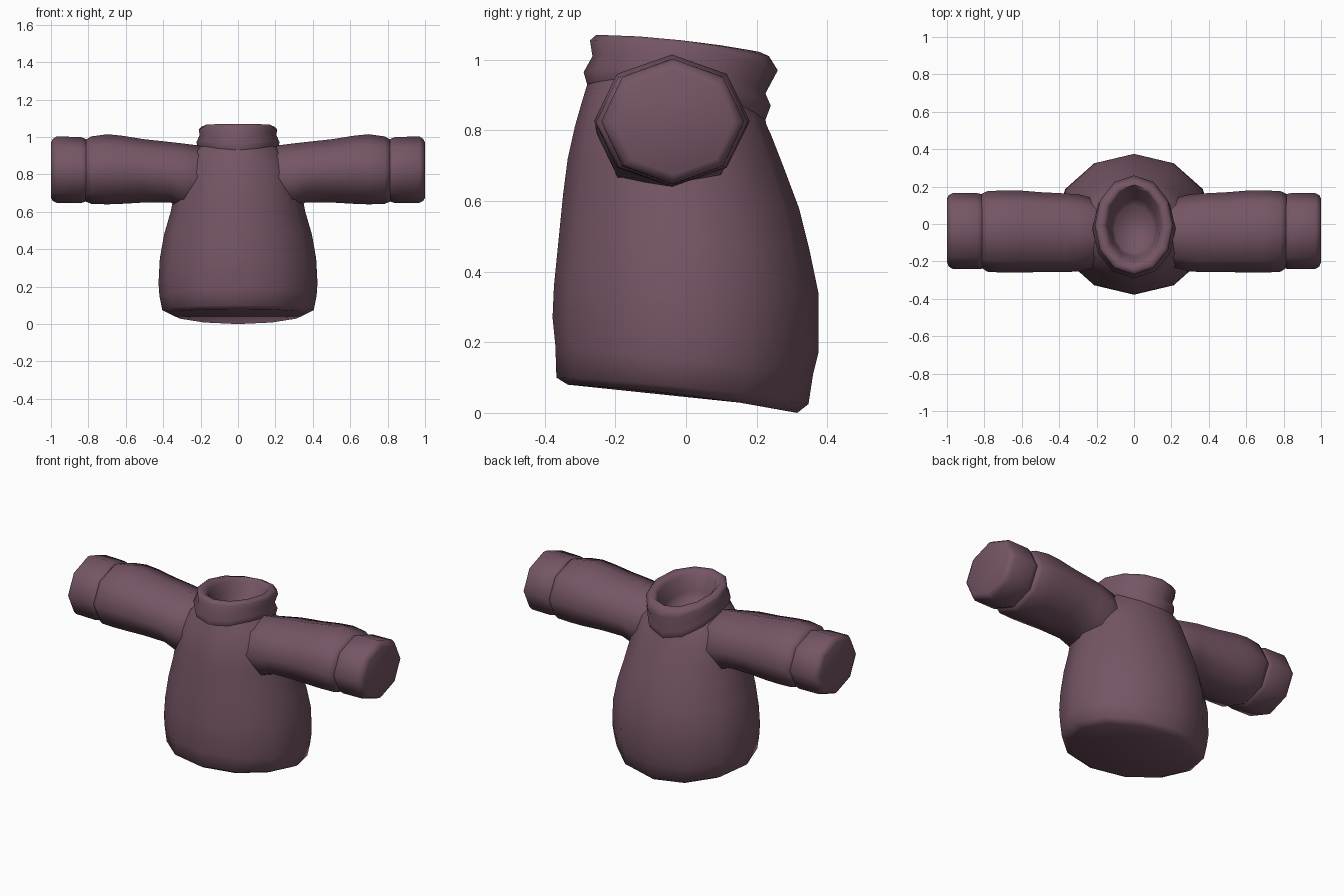
import bpy, bmesh, math

if "Cube" in bpy.data.objects:
    bpy.data.objects.remove(bpy.data.objects["Cube"])

wool = bpy.data.materials.new("dusty plum wool")
wool.diffuse_color = (0.178, 0.091, 0.130, 1)
wool.use_nodes = True
wool.node_tree.nodes["Principled BSDF"].inputs["Base Color"].default_value = wool.diffuse_color


def loft(name, rings, cap_start=True, cap_end=True):
    """Skin a list of closed point rings, with optional end caps."""
    bm = bmesh.new()
    vs = [[bm.verts.new(p) for p in r] for r in rings]
    n = len(rings[0])
    for a, b in zip(vs, vs[1:]):
        for i in range(n):
            j = (i + 1) % n
            bm.faces.new((a[i], a[j], b[j], b[i]))
    if cap_start:
        bm.faces.new(vs[0][::-1])
    if cap_end:
        bm.faces.new(vs[-1])
    bmesh.ops.recalc_face_normals(bm, faces=bm.faces)
    me = bpy.data.meshes.new(name)
    bm.to_mesh(me)
    bm.free()
    me.materials.append(wool)
    ob = bpy.data.objects.new(name, me)
    bpy.context.collection.objects.link(ob)
    bpy.ops.object.select_all(action='DESELECT')
    ob.select_set(True)
    bpy.context.view_layer.objects.active = ob
    bpy.ops.object.shade_smooth_by_angle(angle=math.radians(75))
    return ob


def tilted_ring(xr, yf, zf, yb, zb, bulge=0.0, n=12):
    """Ellipse leaning from a front point (yf, zf) to a back point (yb, zb)."""
    pts = []
    for i in range(n):
        a = 2 * math.pi * i / n
        s = -math.cos(a)
        pts.append((xr * math.sin(a),
                    (yf + yb) / 2 + s * (yb - yf) / 2,
                    (zf + zb) / 2 + s * (zb - zf) / 2 + bulge * (1 - s * s)))
    return pts


def arm_ring(x, z0, z1, y0, y1, n=8):
    """Octagon across the arm, with a corner at the top."""
    return [(x, (y0 + y1) / 2 + math.sin(a) * (y1 - y0) / 2,
             (z0 + z1) / 2 + math.cos(a) * (z1 - z0) / 2)
            for a in (2 * math.pi * i / n for i in range(n))]


# Body: barrel shape with a tilted, closed hem and wide shoulders
body = [(.36, -.335, .08, .315, .0, .012), (.405, -.367, .10, .347, .025, .012),
        (.42, -.37, .19, .36, .11), (.425, -.378, .27, .375, .17),
        (.418, -.374, .36, .375, .34), (.395, -.36, .50, .35, .46),
        (.36, -.348, .62, .32, .58), (.338, -.335, .72, .275, .70),
        (.315, -.315, .81, .24, .79, .01), (.27, -.298, .87, .228, .815, .045),
        (.215, -.28, .93, .225, .83, .062)]
loft("sweater_body", [tilted_ring(*r) for r in body], cap_end=False)

# Collar: rolled outside, hollow inside with a floor
collar = [(.215, -.28, .93, .225, .83, .062), (.222, -.29, .965, .24, .87, .055),
          (.205, -.265, 1.01, .225, .905, .053), (.21, -.272, 1.055, .26, .97, .028),
          (.195, -.255, 1.07, .235, 1.01, .015), (.165, -.23, 1.068, .21, 1.022, .01),
          (.145, -.205, 1.045, .195, 1.00, .01), (.125, -.178, .96, .14, .92, 0),
          (.105, -.155, .89, .10, .87, 0)]
loft("collar", [tilted_ring(*r) for r in collar], cap_start=False)

# Sleeves and cuffs, mirrored left and right; inner ends are buried in the body
sleeve = [(.14, .65, .90, -.19, .10), (.21, .61, .955, -.232, .135),
          (.29, .615, .965, -.253, .157), (.36, .65, .973, -.257, .163),
          (.50, .65, .988, -.257, .17), (.62, .643, 1.007, -.26, .18),
          (.70, .64, 1.015, -.26, .18), (.785, .643, 1.003, -.255, .175),
          (.815, .655, .985, -.235, .16)]
cuff = [(.80, .67, .97, -.22, .14), (.815, .655, .99, -.24, .16),
        (.84, .646, 1.0, -.24, .165), (.97, .648, 1.003, -.24, .165),
        (.99, .658, .99, -.228, .155), (1.0, .675, .97, -.205, .135)]
for side, s in (("left", -1), ("right", 1)):
    for part, rows in (("sleeve", sleeve), ("cuff", cuff)):
        loft(f"{side}_{part}", [arm_ring(s * r[0], *r[1:]) for r in rows])
